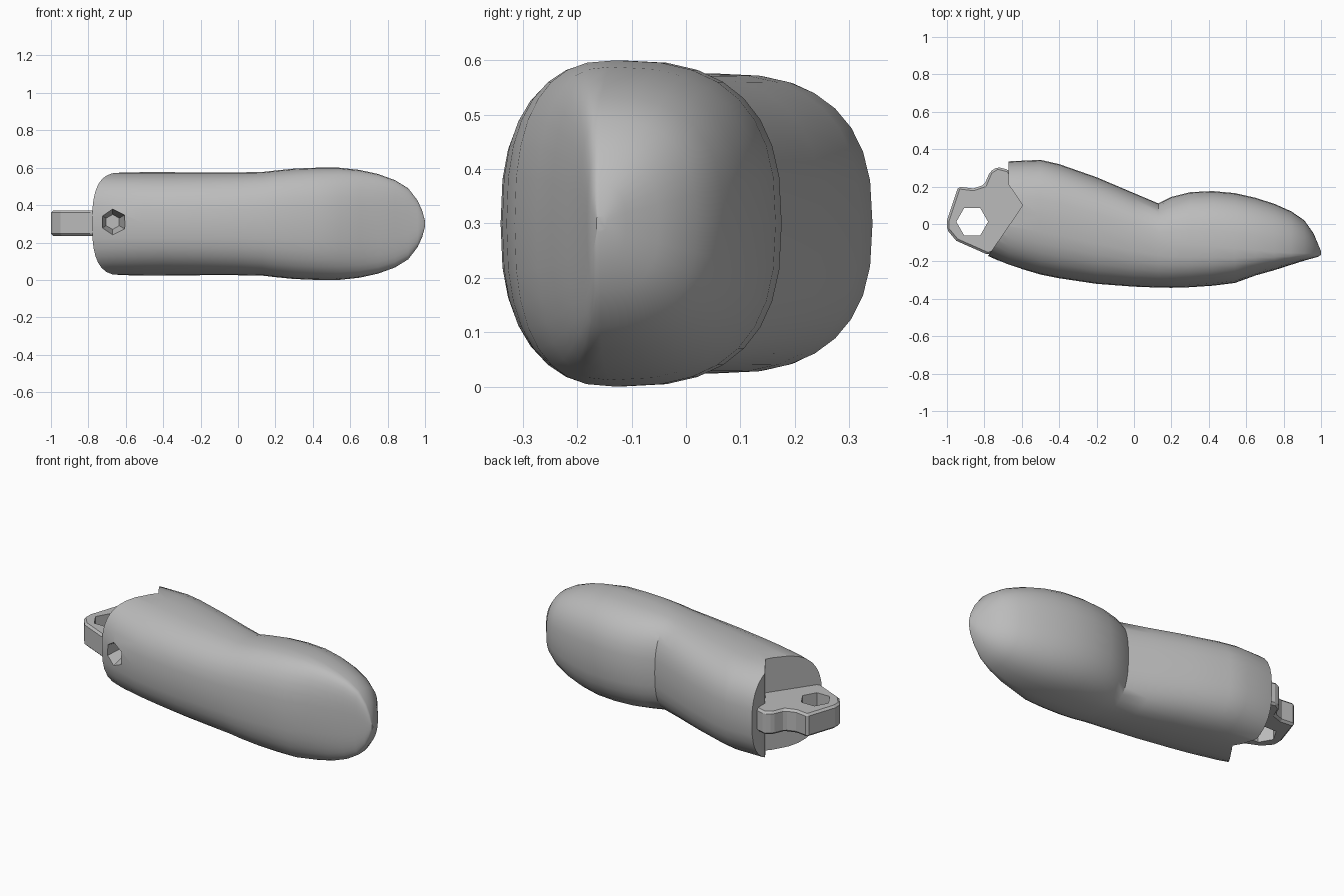
import bpy, bmesh, math
from mathutils import Matrix

cube = bpy.data.objects.get("Cube")
if cube:
    bpy.data.objects.remove(cube, do_unlink=True)

MID = 0.3  # mid height of the whole part

grey = bpy.data.materials.new("grey plastic")
grey.use_nodes = True
grey.diffuse_color = (0.5, 0.5, 0.5, 1)
grey.node_tree.nodes["Principled BSDF"].inputs["Base Color"].default_value = (0.5, 0.5, 0.5, 1)


def make(name, bm):
    bmesh.ops.recalc_face_normals(bm, faces=bm.faces)
    mesh = bpy.data.meshes.new(name)
    bm.to_mesh(mesh)
    bm.free()
    mesh.materials.append(grey)
    obj = bpy.data.objects.new(name, mesh)
    bpy.context.collection.objects.link(obj)
    return obj


def prism(name, outline, z0, z1):
    bm = bmesh.new()
    base = bm.faces.new([bm.verts.new((x, y, z0)) for x, y in outline])
    out = bmesh.ops.extrude_face_region(bm, geom=[base])
    for v in out["geom"]:
        if isinstance(v, bmesh.types.BMVert):
            v.co.z = z1
    return make(name, bm)


def cone(name, r1, r2, depth, matrix):
    bm = bmesh.new()
    bmesh.ops.create_cone(bm, cap_ends=True, segments=6, radius1=r1, radius2=r2,
                          depth=depth, matrix=matrix)
    return make(name, bm)


def cut(obj, cutters):
    """Subtract the cutters, bake the result and drop the cutters."""
    for c in cutters:
        c.hide_render = True
        mod = obj.modifiers.new("cut", "BOOLEAN")
        mod.operation, mod.solver, mod.object = "DIFFERENCE", "EXACT", c
    deps = bpy.context.evaluated_depsgraph_get()
    deps.update()
    mesh = bpy.data.meshes.new_from_object(obj.evaluated_get(deps))
    obj.modifiers.clear()
    obj.data = mesh
    for c in cutters:
        bpy.data.objects.remove(c, do_unlink=True)


# Finger shell: x, front y, widest y, back y, half height
stations = [
    (-0.85, -0.14, 0.10, 0.31, 0.272), (-0.67, -0.22, 0.07, 0.335, 0.274),
    (-0.5, -0.27, 0.05, 0.343, 0.276), (-0.4, -0.29, 0.03, 0.32, 0.276),
    (-0.2, -0.32, -0.02, 0.25, 0.275), (0.0, -0.335, -0.07, 0.165, 0.275),
    (0.13, -0.34, -0.10, 0.11, 0.277), (0.2, -0.341, -0.11, 0.145, 0.285),
    (0.3, -0.338, -0.115, 0.17, 0.295), (0.42, -0.33, -0.12, 0.176, 0.3),
    (0.54, -0.315, -0.13, 0.165, 0.3), (0.65, -0.275, -0.14, 0.14, 0.288),
    (0.75, -0.247, -0.15, 0.108, 0.266), (0.84, -0.218, -0.155, 0.068, 0.233),
    (0.91, -0.196, -0.157, 0.02, 0.19), (0.96, -0.182, -0.158, -0.05, 0.125),
    (0.985, -0.175, -0.159, -0.11, 0.07), (1.0, -0.165, -0.16, -0.145, 0.015),
]
SEG, POWER = 32, 2 / 2.6
bm = bmesh.new()
rings = []
for x, front, wide, back, half in stations:
    ring = []
    for i in range(SEG):
        t = 2 * math.pi * i / SEG
        c, s = math.cos(t), math.sin(t)
        reach = (back - wide) if c > 0 else (wide - front)
        y = wide + reach * math.copysign(abs(c) ** POWER, c)
        z = MID + half * math.copysign(abs(s) ** POWER, s)
        ring.append(bm.verts.new((x, y, z)))
    rings.append(ring)
for a, b in zip(rings, rings[1:]):
    for i in range(SEG):
        j = (i + 1) % SEG
        bm.faces.new((a[i], a[j], b[j], b[i]))
bm.faces.new(rings[0])
bm.faces.new(rings[-1])
shell = make("finger_shell", bm)

# Notched joint end and pin hole in the front wall
notch = prism("notch_cutter", [(-1.2, -0.8), (-0.78, -0.17), (-0.595, 0.1),
                               (-0.67, 0.21), (-0.67, 0.6), (-1.2, 0.6)], -0.2, 0.8)
pin = cone("pin_cutter", 0.09, 0.04, 0.2,
           Matrix.Translation((-0.67, -0.2, 0.31)) @ Matrix.Rotation(-math.pi / 2, 4, "X"))
cut(shell, [notch, pin])

# Hinge tab with a vertical six-sided hole
tab = prism("hinge_tab", [(-1, 0.02), (-0.94, 0.2), (-0.86, 0.19), (-0.8, 0.21),
                          (-0.77, 0.28), (-0.73, 0.305), (-0.67, 0.29), (-0.56, 0.1),
                          (-0.745, -0.15), (-0.78, -0.165), (-0.95, -0.09), (-1, -0.03)],
            0.235, 0.372)
bevel = tab.modifiers.new("edges", "BEVEL")
bevel.width, bevel.segments = 0.012, 1
hole = cone("hole_cutter", 0.085, 0.085, 0.6,
            Matrix.Translation((-0.865, 0.012, MID)) @ Matrix.Rotation(math.pi / 6, 4, "Z"))
cut(tab, [hole])

# Smooth skin, crisp cut edges
bpy.ops.object.select_all(action="DESELECT")
shell.select_set(True)
bpy.context.view_layer.objects.active = shell
bpy.ops.object.shade_smooth_by_angle(angle=math.radians(35))
